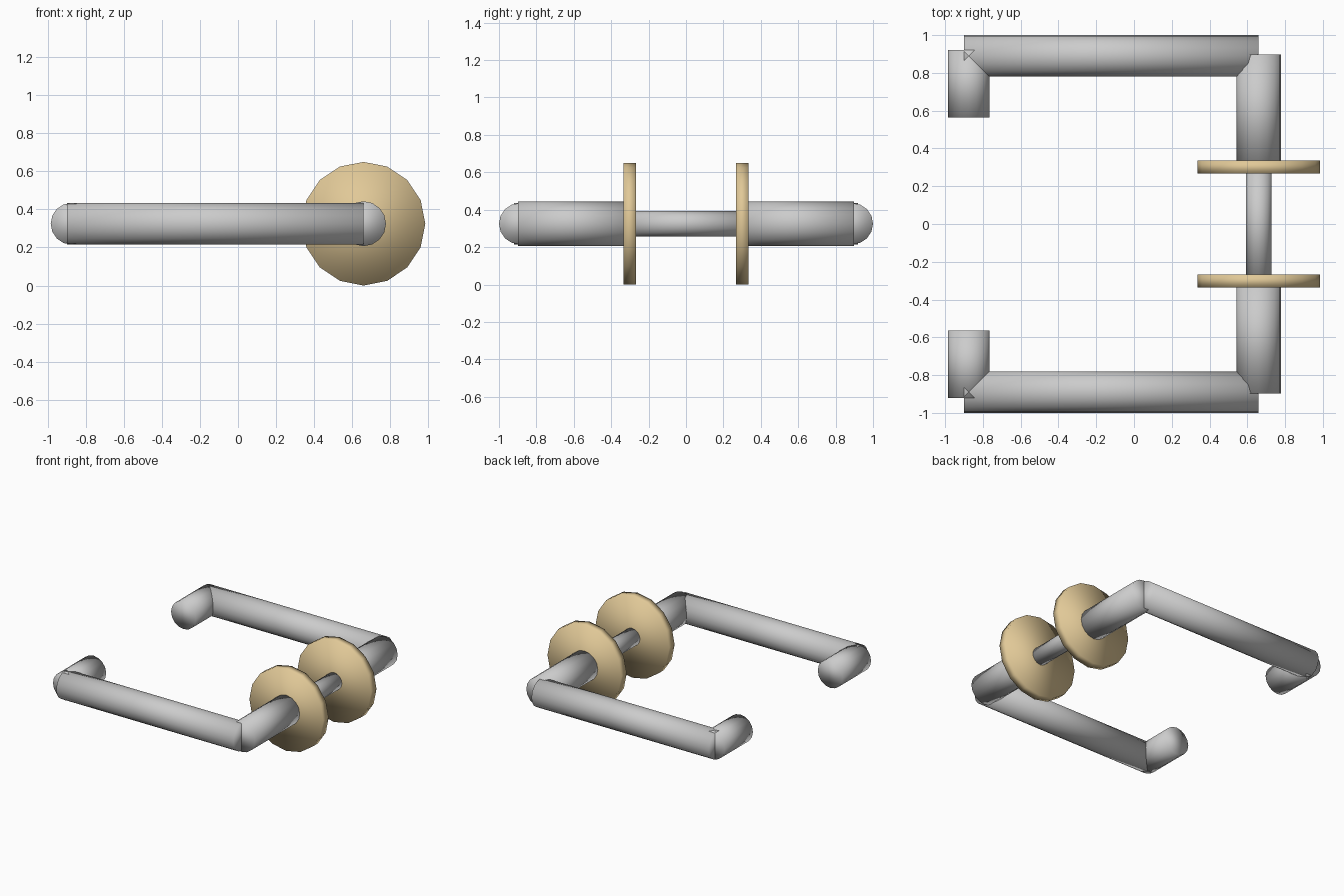
import bpy
from math import pi
from mathutils import Vector

cube = bpy.data.objects.get("Cube")
if cube:
    bpy.data.objects.remove(cube, do_unlink=True)

SIDES = 16
AXIS_Z = 0.325    # height of every tube centre
PIVOT_X = 0.66    # spindle axis
TIP_X = -0.875    # returned end axis
GRIP_Y = 0.89     # grip bar axis

brass = bpy.data.materials.new("pale_brass")
brass.use_nodes = True
colour = (0.75, 0.58, 0.31, 1)
brass.diffuse_color = colour
brass.node_tree.nodes["Principled BSDF"].inputs["Base Color"].default_value = colour


def rod(name, start, end, radius, material=None):
    """Softly shaded cylinder between two (x, y) points at axis height."""
    a = Vector((*start, AXIS_Z))
    b = Vector((*end, AXIS_Z))
    bpy.ops.mesh.primitive_cylinder_add(
        vertices=SIDES, radius=radius, depth=(b - a).length, location=(a + b) / 2)
    obj = bpy.context.object
    obj.name = name
    # Lay the cylinder along y, or along x for the grip
    obj.rotation_euler = (pi / 2, 0, 0) if a.x == b.x else (0, pi / 2, 0)
    bpy.ops.object.shade_smooth()
    if material:
        obj.data.materials.append(material)
    return obj


# Spindle joining the two handles
rod("spindle", (PIVOT_X, -0.3), (PIVOT_X, 0.3), 0.068)

# One lever handle and round rose on each side of the door
for side, s in (("front", -1), ("back", 1)):
    rod(side + "_rose", (PIVOT_X, s * 0.267), (PIVOT_X, s * 0.335), 0.325, brass)
    rod(side + "_neck", (PIVOT_X, s * 0.3), (PIVOT_X, s * 0.897), 0.118)
    rod(side + "_grip", (-0.9, s * GRIP_Y), (PIVOT_X, s * GRIP_Y), 0.11)
    rod(side + "_return", (TIP_X, s * 0.565), (TIP_X, s * 0.92), 0.11)
